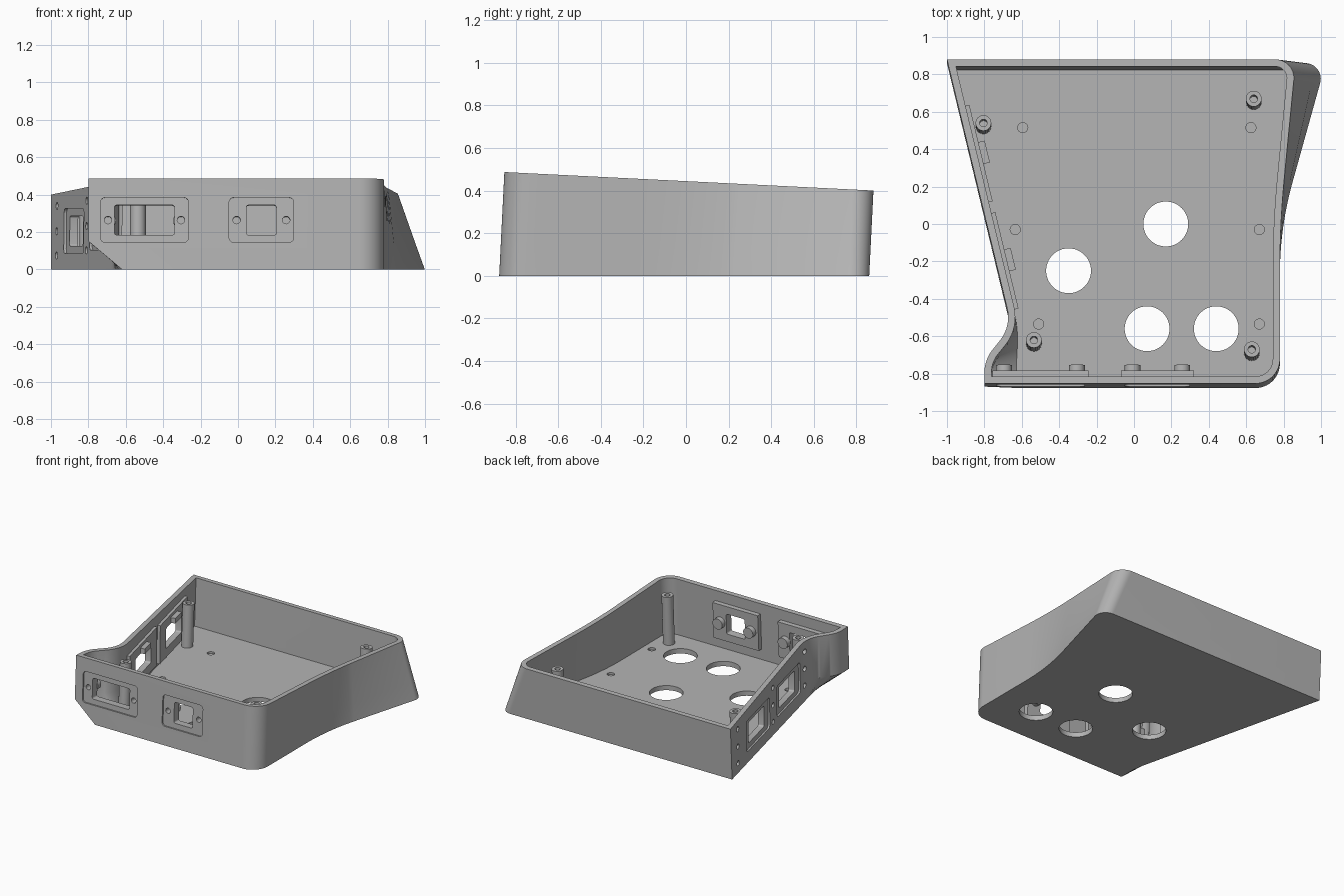
import bpy, bmesh, math
from mathutils import Vector, Matrix

old = bpy.data.objects.get("Cube")
if old:
    bpy.data.objects.remove(old, do_unlink=True)

grey = bpy.data.materials.new("plain grey")
grey.use_nodes = True
grey.diffuse_color = (0.46, 0.46, 0.46, 1)
grey.node_tree.nodes["Principled BSDF"].inputs["Base Color"].default_value = grey.diffuse_color

LEAN = 0.05      # walls lean back, square to the sloping rim
WALL = 0.038


def rim_height(y):
    return 0.443 - 0.05 * y


def add_object(name, bm):
    bmesh.ops.recalc_face_normals(bm, faces=bm.faces)
    mesh = bpy.data.meshes.new(name)
    bm.to_mesh(mesh)
    bm.free()
    mesh.materials.append(grey)
    obj = bpy.data.objects.new(name, mesh)
    bpy.context.collection.objects.link(obj)
    return obj


def activate(obj):
    bpy.ops.object.select_all(action='DESELECT')
    obj.select_set(True)
    bpy.context.view_layer.objects.active = obj


def cut(cutter, *targets):
    cutter.hide_render = True
    for target in targets:
        activate(target)
        mod = target.modifiers.new("cut", 'BOOLEAN')
        mod.operation, mod.solver, mod.object = 'DIFFERENCE', 'EXACT', cutter
        bpy.ops.object.modifier_apply(modifier=mod.name)
    bpy.data.objects.remove(cutter, do_unlink=True)


def block(name, frame, u, v, w, h, d0, d1, radius=0):
    """Box in a wall frame: u along, v up, d outward; optional round corners."""
    bm = bmesh.new()
    bmesh.ops.create_cube(bm, size=1)
    bmesh.ops.transform(bm, verts=bm.verts, matrix=Matrix.Translation((u, v, (d0 + d1) / 2))
                        @ Matrix.Diagonal((w, h, d1 - d0, 1)))
    if radius:
        edges = [e for e in bm.edges if abs(e.verts[0].co.z - e.verts[1].co.z) > 1e-4]
        bmesh.ops.bevel(bm, geom=edges, offset=radius, segments=4, profile=0.5, affect='EDGES')
    bmesh.ops.transform(bm, verts=bm.verts, matrix=frame)
    return add_object(name, bm)


def rod(name, frame, u, v, radius, d0, d1, sides=24):
    bm = bmesh.new()
    bmesh.ops.create_cone(bm, cap_ends=True, segments=sides, radius1=radius, radius2=radius,
                          depth=d1 - d0,
                          matrix=frame @ Matrix.Translation((u, v, (d0 + d1) / 2)))
    return add_object(name, bm)


def wall_frame(origin, along):
    u = Vector(along).normalized()
    up = Vector((0, LEAN, 1))
    n = u.cross(up).normalized()
    m = Matrix((u, n.cross(u), n)).transposed().to_4x4()
    m.translation = Vector(origin)
    return m


# Plan outline at height fraction f, with rounded corners
def outline(f, inset):
    nub = min(f / 0.31, 1)
    corners = [(-1, 0.86, 0), (-0.655, -0.57, 0.1),
               (-0.62 - 0.18 * nub, -0.72 - 0.03 * nub, 0.07),
               (-0.62 - 0.18 * nub, -0.877, 0),
               (0.78, -0.877, 0.13), (0.78, -0.02, 0.25), (1.025 - 0.16 * f, 0.86, 0.11)]
    points = [Vector(c[:2]) for c in corners]
    ring = []
    for i, p in enumerate(points):
        a = (p - points[i - 1]).normalized()
        b = (points[(i + 1) % len(points)] - p).normalized()
        half = math.atan2(a.x * b.y - a.y * b.x, a.dot(b)) / 2
        normal = Vector((-a.y - b.y, a.x + b.x)).normalized()
        c = p + normal * inset / math.cos(half)
        t = corners[i][2]
        if not t:
            ring.append(c)
            continue
        t = max(t - inset * math.tan(half), 0.01)
        w, steps = math.cos(half), 12
        for k in range(steps + 1):
            s = k / steps
            q0, q1, q2 = (1 - s) ** 2, 2 * s * (1 - s) * w, s * s
            ring.append(((c - a * t) * q0 + c * q1 + (c + b * t) * q2) / (q0 + q1 + q2))
    return ring


# Tray shell: outer walls, rim, inner walls and floor in one loft
bm = bmesh.new()
rings = []
for f, inset in ((0, 0), (0.31, 0), (1, 0), (1, WALL), (0.31, WALL), (0.08, WALL)):
    ring = []
    for p in outline(f, inset):
        z = f * rim_height(p.y)
        ring.append(bm.verts.new((p.x, p.y + LEAN * z, z)))
    rings.append(ring)
for r0, r1 in zip(rings, rings[1:]):
    for i in range(len(r0)):
        j = (i + 1) % len(r0)
        bm.faces.new((r0[i], r0[j], r1[j], r1[i]))
bm.faces.new(rings[0])
bm.faces.new(rings[-1])
tray = add_object("tray_shell", bm)
parts = [tray]

# Floor openings and shallow locating dimples
flat = Matrix.Identity(4)
for x, y in ((-0.35, -0.25), (0.17, 0), (0.07, -0.56), (0.44, -0.56)):
    cut(rod("hole_cutter", flat, x, y, 0.12, -0.1, 0.1, 48), tray)
for x, y in ((-0.595, 0.515), (0.625, 0.515), (-0.635, -0.03),
             (0.67, -0.03), (-0.51, -0.535), (0.67, -0.535)):
    cut(rod("dimple_cutter", flat, x, y, 0.027, 0.02, 0.1), tray)

# Hollow screw posts
for x, y in ((-0.805, 0.54), (0.64, 0.67), (-0.535, -0.62), (0.63, -0.67)):
    top = rim_height(y) - 0.055
    m = Matrix.Translation((x, y - LEAN * top, 0)) @ Matrix.Rotation(-LEAN, 4, 'X')
    post = rod("screw_post", m, 0, 0, 0.042, 0.025, top)
    cut(rod("bore_cutter", m, 0, 0, 0.02, top - 0.15, top + 0.1), post)
    parts.append(post)

# Front wall ports: backing plate, recess, opening, screw holes and bosses
front = wall_frame((0, -0.877, 0), (1, 0, 0))
for x, width, opening in ((-0.5, 0.47, 0.32), (0.125, 0.345, 0.16)):
    plate = block("front_backing_plate", front, x, 0.265, width + 0.045, 0.28, -0.073, -0.03)
    cut(block("recess_cutter", front, x, 0.265, width, 0.24, -0.012, 0.05, 0.025), tray)
    cut(block("opening_cutter", front, x, 0.265, opening, 0.16, -0.2, 0.05, 0.012), tray, plate)
    for side in (-1, 1):
        u = x + side * (width / 2 - 0.04)
        parts.append(rod("front_boss", front, u, 0.265, 0.042, -0.11, -0.07))
        cut(rod("screw_cutter", front, u, 0.265, 0.02, -0.06, 0.05), tray, plate)
    parts.append(plate)

# Slanted side wall ports
side_wall = wall_frame((-1, 0.86, 0), (0.345, -1.43, 0))
for s in (0.51, 1.1):
    z = 0.19 + 0.03 * s
    plate = block("side_backing_plate", side_wall, s, z, 0.53, 0.3, -0.06, -0.03)
    cut(block("recess_cutter", side_wall, s, z, 0.45, 0.24, -0.014, 0.05, 0.025), tray)
    cut(block("opening_cutter", side_wall, s, z, 0.3, 0.16, -0.1, 0.05, 0.012), tray, plate)
    parts += [plate, block("side_catch", side_wall, s, z + 0.105, 0.12, 0.04, -0.095, -0.05)]
for s in (0.12, 0.8, 1.4):
    for level in (0.07, 0.2, 0.335):
        cut(rod("screw_cutter", side_wall, s, level + 0.04 * s, 0.02, -0.028, 0.05), tray)

for obj in parts:
    activate(obj)
    bpy.ops.object.shade_smooth_by_angle(angle=math.radians(30))
